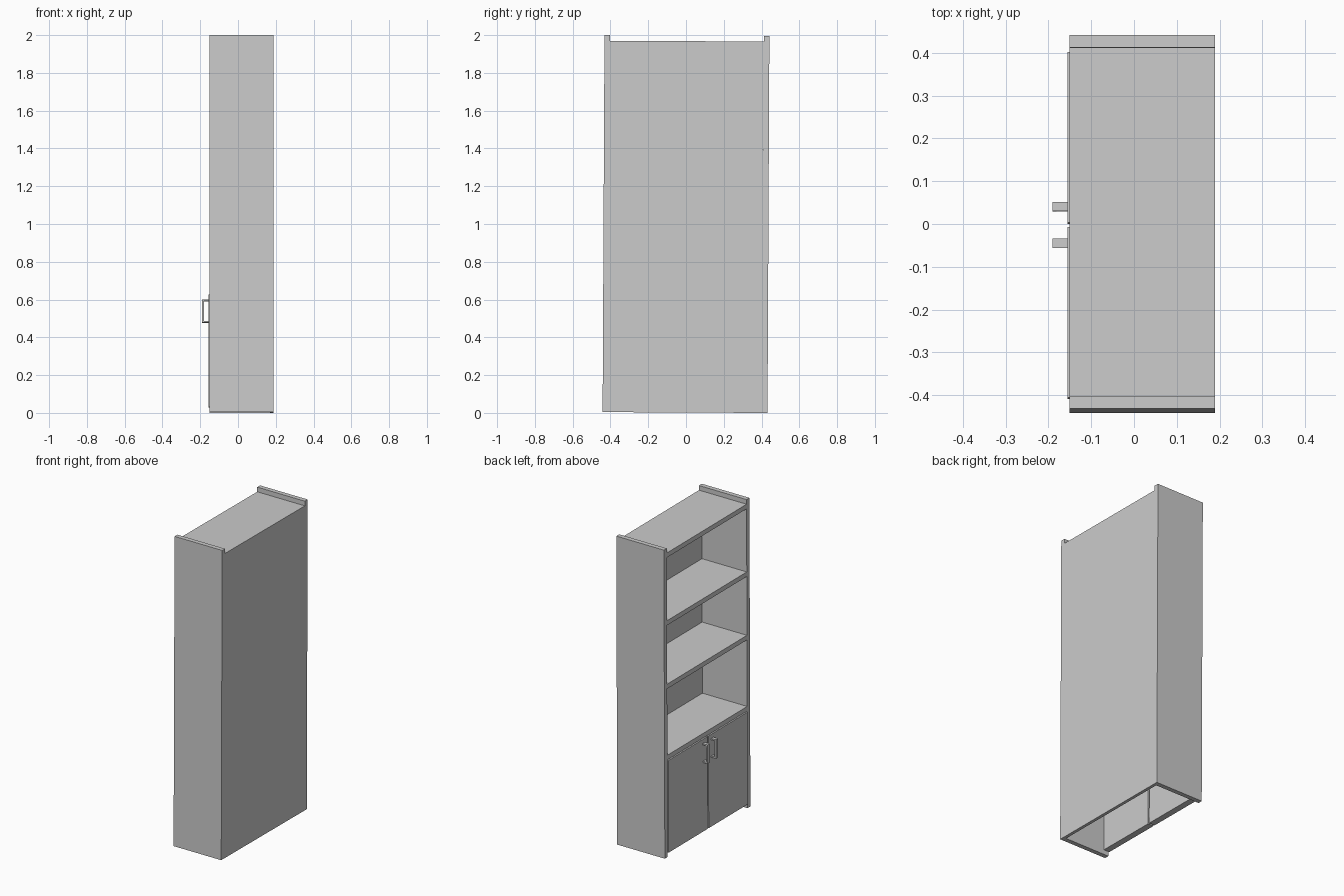
import bpy, bmesh
from mathutils import Matrix, Vector

if "Cube" in bpy.data.objects:
    bpy.data.objects.remove(bpy.data.objects["Cube"])

# The whole cabinet leans very slightly about the x axis
PIVOT = Vector((0, 0, 1))
LEAN = (Matrix.Translation(PIVOT) @ Matrix.Rotation(-0.005, 4, 'X')
        @ Matrix.Translation(-PIVOT))


def finish(name, bm):
    bm.transform(LEAN)
    bmesh.ops.recalc_face_normals(bm, faces=bm.faces)
    mesh = bpy.data.meshes.new(name)
    bm.to_mesh(mesh)
    bm.free()
    obj = bpy.data.objects.new(name, mesh)
    bpy.context.collection.objects.link(obj)
    return obj


def box(name, x, y, z):
    bm = bmesh.new()
    bmesh.ops.create_cube(bm, size=1)
    for v in bm.verts:
        v.co = [(r[0] + r[1]) / 2 + c * (r[1] - r[0]) for c, r in zip(v.co, (x, y, z))]
    return finish(name, bm)


def extrude_y(name, profile, y0, y1):
    bm = bmesh.new()
    face = bm.faces.new([bm.verts.new((x, y0, z)) for x, z in profile])
    out = bmesh.ops.extrude_face_region(bm, geom=[face])
    for g in out["geom"]:
        if isinstance(g, bmesh.types.BMVert):
            g.co.y = y1
    return finish(name, bm)


FRONT, BACK = -0.151, 0.189
HALF, INNER = 0.4365, 0.407
BOTTOM, TOP = 0.002, 1.998
BACK_IN = BACK - 0.02

# Back panel, flush with the rear edges of the sides
box("back_panel", (BACK_IN, BACK), (-INNER, INNER), (BOTTOM, 1.968))

# Top board and open shelves
box("top_board", (FRONT, BACK_IN), (-INNER, INNER), (1.938, 1.968))
for i, z in enumerate((0.66, 1.12, 1.53)):
    box(f"shelf_{i + 1}", (FRONT, BACK_IN), (-INNER, INNER), (z - 0.03, z))

# Handle outline: a bracket open towards the door
t = 0.009
hx, dx, h0, h1 = -0.19, -0.156, 0.477, 0.6
bracket = [(dx, h0), (hx, h0), (hx, h1), (dx, h1),
           (dx, h1 - t), (hx + t, h1 - t), (hx + t, h0 + t), (dx, h0 + t)]

# Mirrored sides, doors and handles
for s, side in ((-1, "right"), (1, "left")):
    box(f"side_panel_{side}", (FRONT, BACK), sorted((s * INNER, s * HALF)), (BOTTOM, TOP))
    box(f"door_{side}", (-0.156, -0.115), sorted((s * 0.005, s * 0.404)), (0.03, 0.626))
    extrude_y(f"handle_{side}", bracket, s * 0.032, s * 0.054)
